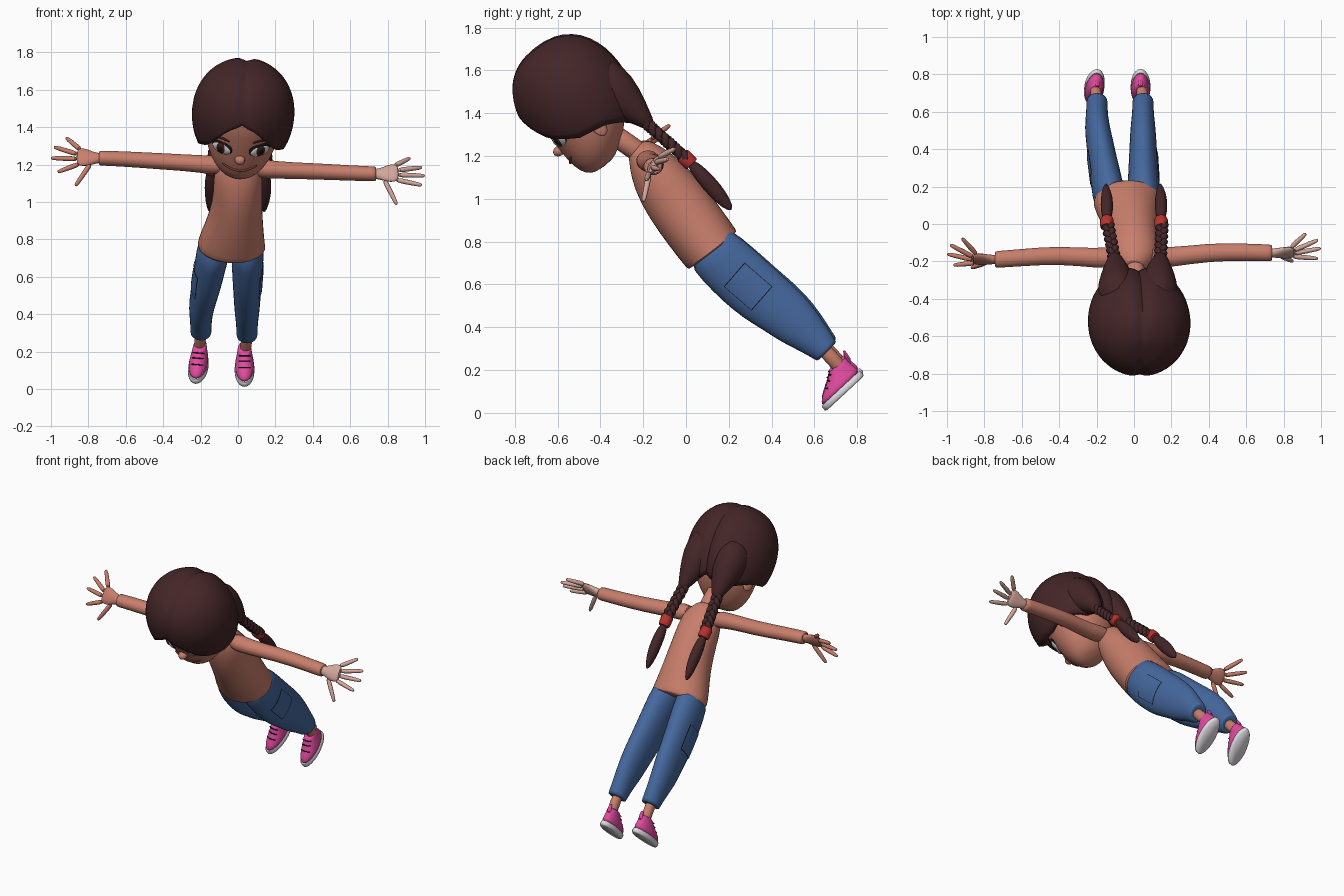
import bpy, bmesh
from math import sin, cos, pi, acos, radians, exp
from mathutils import Matrix, Vector

if "Cube" in bpy.data.objects:
    bpy.data.objects.remove(bpy.data.objects["Cube"])


def material(name, *rgb):
    m = bpy.data.materials.new(name)
    m.use_nodes = True
    m.diffuse_color = (*rgb, 1)
    m.node_tree.nodes["Principled BSDF"].inputs["Base Color"].default_value = (*rgb, 1)
    return m


SKIN = material("warm skin", .58, .21, .148)
PALE = material("pale skin", .66, .39, .33)
HAIR = material("dark brown hair", .058, .019, .021)
DENIM = material("blue denim", .06, .14, .345)
PINK = material("shoe pink", .75, .07, .35)
WHITE = material("off white", .74, .71, .74)
RED = material("band red", .48, .032, .026)
DARK = material("near black", .008, .006, .007)
IRIS = material("iris brown", .045, .014, .009)
LIPS = material("lip brown", .26, .05, .04)


def finish(bm, name, mat, sub=0):
    bmesh.ops.recalc_face_normals(bm, faces=bm.faces)
    mesh = bpy.data.meshes.new(name)
    bm.to_mesh(mesh)
    bm.free()
    mesh.materials.append(mat)
    for p in mesh.polygons:
        p.use_smooth = True
    mesh.set_sharp_from_angle(angle=radians(50))
    ob = bpy.data.objects.new(name, mesh)
    bpy.context.collection.objects.link(ob)
    if sub:
        ob.modifiers.new("smooth", "SUBSURF").levels = sub
        ob.modifiers["smooth"].render_levels = sub
    return ob


def loft(name, mat, rings, ref=(1, 0, 0), axis=None, matrix=Matrix(), n=12, sub=1):
    """Skin a tube through rings of (centre, half size along ref, other half size)."""
    bm = bmesh.new()
    pts = [Vector(r[0]) for r in rings]
    rows = []
    for i, (_, a, b) in enumerate(rings):
        t = Vector(axis) if axis else pts[min(i + 1, len(pts) - 1)] - pts[max(i - 1, 0)]
        t.normalize()
        u = Vector(ref)
        u = (u - t * u.dot(t)).normalized()
        v = t.cross(u)
        rows.append([bm.verts.new(matrix @ (pts[i] + u * a * cos(2 * pi * k / n) + v * b * sin(2 * pi * k / n)))
                     for k in range(n)])
    for r, q in zip(rows, rows[1:]):
        for k in range(n):
            bm.faces.new((r[k], r[(k + 1) % n], q[(k + 1) % n], q[k]))
    bm.faces.new(rows[0])
    bm.faces.new(rows[-1])
    return finish(bm, name, mat, sub)


def ball(name, mat, matrix, size):
    bm = bmesh.new()
    bmesh.ops.create_uvsphere(bm, u_segments=20, v_segments=12, radius=1,
                              matrix=matrix @ Matrix.Diagonal((*size, 1)))
    return finish(bm, name, mat)


def interp(table, x):
    for (x0, y0), (x1, y1) in zip(table, table[1:]):
        if x <= x1:
            return y0 + (y1 - y0) * (x - x0) / (x1 - x0)
    return table[-1][1]


# Shirt and neck
loft("shirt", SKIN, [((0, -.235, 1.25), .05, .05), ((0, -.205, 1.215), .09, .075),
                     ((0, -.17, 1.165), .135, .108), ((0, -.10, 1.06), .13, .143),
                     ((-.01, .0, .925), .143, .152), ((-.03, .085, .81), .175, .15),
                     ((-.035, .122, .762), .185, .147), ((-.035, .126, .757), .185, .147)], n=20)
loft("neck", SKIN, [((.015, -.38, 1.33), .055, .055), ((.01, -.28, 1.26), .05, .05),
                    ((0, -.18, 1.19), .058, .055)])

# Head, tipped forward and leaning slightly to its left
HEAD = (Matrix.Translation((.028, -.528, 1.479)) @ Matrix.Rotation(radians(4), 4, "Y")
        @ Matrix.Rotation(radians(36.9), 4, "X"))
face = [(-.35, .08, .05, .05), (-.325, .075, .1, .095), (-.27, .05, .15, .145), (-.2, .02, .185, .182),
        (-.1, 0, .203, .203), (.05, -.02, .215, .225), (.17, -.03, .17, .18)]
loft("head", SKIN, [((0, -f, u), a, b) for u, f, a, b in face], axis=(0, 0, 1), matrix=HEAD, n=24)
ball("nose", SKIN, HEAD @ Matrix.Translation((0, -.205, -.165)), (.028, .03, .024))

# Facial features
for s, side in ((1, "left"), (-1, "right")):
    ball(side + "_ear", SKIN, HEAD @ Matrix.Translation((s * .195, .02, -.175))
         @ Matrix.Rotation(s * radians(25), 4, "Z"), (.016, .035, .05))
    eye = HEAD @ Matrix.Translation((s * .1, -.168, -.118)) @ Matrix.Rotation(s * radians(30), 4, "Z")
    for part, mat, out, up, size in (("lash", DARK, -.001, .006, (.064, .014, .04)),
                                     ("eye_white", WHITE, .003, 0, (.057, .015, .035)),
                                     ("iris", IRIS, .009, .002, (.032, .012, .032)),
                                     ("pupil", DARK, .016, .002, (.017, .007, .017))):
        ball(side + "_" + part, mat, eye @ Matrix.Translation((0, -out, up)), size)
    loft(side + "_eyebrow", HAIR, [((s * .06, -.197, -.055), .004, .007), ((s * .1, -.183, -.043), .005, .009),
                                   ((s * .15, -.148, -.06), .003, .005)], ref=(0, 1, 0), matrix=HEAD, n=8)
mouth = []
for i in range(-4, 5):
    x = i * .024
    mouth.append(((x, -.03 - .168 * (1 - (x / .185) ** 2) ** .5, -.242 + 3 * x * x), .006, .008 - abs(i) * .0012))
loft("mouth", LIPS, mouth, ref=(0, 1, 0), matrix=HEAD, n=8)

# Hair cap: a parted shell that ends in a shaped rim
rim = [(0, .1), (16, .06), (42, -.086), (70, -.16), (100, -.18), (140, -.25), (180, -.22)]
bm = bmesh.new()
N, ROWS = 56, 16
rows = []
for j in range(1, ROWS + 1):
    row = []
    for k in range(N):
        a = 2 * pi * k / N
        deg = abs((360 * k / N + 180) % 360 - 180)
        th = acos(interp(rim, deg) / .285) * j / ROWS
        r = sin(th) ** .8 if th < pi / 2 else sin(th) ** .6
        x, y = .274 * r * sin(a), -.272 * r * cos(a)
        dent = 1 - (.04 if deg < 90 else .1 * r) * exp(-(x / .026) ** 2)
        row.append(bm.verts.new(HEAD @ Vector((x * dent, y * dent, .288 * cos(th) * dent))))
    rows.append(row)
top = bm.verts.new(HEAD @ Vector((0, 0, .278)))
for k in range(N):
    bm.faces.new((top, rows[0][k], rows[0][(k + 1) % N]))
    for r, q in zip(rows, rows[1:]):
        bm.faces.new((r[k], q[k], q[(k + 1) % N], r[(k + 1) % N]))
shell = finish(bm, "hair_cap", HAIR).modifiers.new("thickness", "SOLIDIFY")
shell.thickness, shell.offset = .035, -1

# Gathered hair, braids, bands and loose tails
for s, side in ((1, "left"), (-1, "right")):
    c = .02
    loft(side + "_gathered_hair", HAIR,
         [((c + s * .1, -.46, 1.56), .1, .13), ((c + s * .11, -.36, 1.515), .115, .135),
          ((c + s * .115, -.27, 1.445), .085, .09), ((c + s * .12, -.2, 1.375), .05, .045),
          ((c + s * .125, -.16, 1.335), .025, .025)], n=16)
    start, end = Vector((c + s * .12, -.21, 1.375)), Vector((s * .145 + .005, 0, 1.19))
    for k in range(3):
        strand = []
        for i in range(31):
            ph = 2 * pi * (2.3 * i / 30 + k / 3)
            p = start.lerp(end, i / 30) + Vector((.019 * sin(ph), 0, 0)) + Vector((0, .66, .75)) * .013 * sin(2 * ph)
            strand.append((p, .018, .018))
        loft(f"{side}_braid_strand_{k + 1}", HAIR, strand, n=8, sub=0)
    x = s * .145
    loft(side + "_hair_band", RED, [((x, -.018, 1.205), .032, .032), ((x, -.012, 1.2), .036, .036),
                                    ((x, .022, 1.167), .036, .036), ((x, .028, 1.161), .032, .032)], sub=0)
    loft(side + "_braid_tail", HAIR, [((x, .015, 1.175), .02, .022), ((x, .07, 1.115), .036, .038),
                                      ((x, .14, 1.035), .034, .04), ((x - .005, .19, .975), .02, .028),
                                      ((x - .005, .213, .948), .005, .008)])

# Sleeves and hands
arms = {
    "left": (1, PALE, [(.07, -.175, 1.185), (.2, -.18, 1.17), (.4, -.15, 1.165), (.6, -.15, 1.155), (.735, -.155, 1.15)],
             [(.92, -.05, 1.235), (.985, -.085, 1.185), (1, -.13, 1.14), (.985, -.185, 1.09), (.85, -.2, .985)]),
    "right": (-1, SKIN, [(-.07, -.175, 1.19), (-.2, -.185, 1.205), (-.4, -.165, 1.217), (-.6, -.18, 1.23), (-.74, -.19, 1.235)],
              [(-.92, -.075, 1.345), (-.985, -.11, 1.295), (-1, -.16, 1.235), (-.965, -.22, 1.16), (-.87, -.235, 1.085)]),
}
spread = Vector((0, .5, .86))
for side, (s, skin, path, tips) in arms.items():
    width = (.06, .046, .045, .042, .041)
    rings = [(p, w, w * 1.12) for p, w in zip(path, width)]
    loft(side + "_sleeve", SKIN, rings + [(Vector(path[-1]) + Vector((s * .004, 0, 0)), .04, .045)], ref=(0, 0, 1), n=14)
    wrist = Vector(path[-1])
    at = lambda d, o: wrist + Vector((s * d, 0, 0)) + spread * o
    loft(side + "_palm", skin, [(at(-.03, 0), .028, .026), (at(.02, 0), .03, .024), (at(.06, 0), .052, .021),
                                (at(.1, .008), .058, .019), (at(.125, .008), .046, .014)], ref=spread)
    names = ("little_finger", "ring_finger", "middle_finger", "index_finger", "thumb")
    bases = [at(.1, .05), at(.115, .023), at(.115, -.005), at(.105, -.035), at(.045, -.03)]
    for finger, base, tip in zip(names, bases, tips):
        tip = Vector(tip)
        loft(f"{side}_{finger}", skin, [(base, .016, .016), (base.lerp(tip, .45), .0145, .0145),
                                        (base.lerp(tip, .9), .0125, .0125), (tip, .007, .007)], ref=spread, n=8)

# Trousers, pockets, ankles and shoes
slope = [(.08, .80, .125), (.17, .715, .138), (.27, .62, .142), (.35, .55, .138), (.44, .485, .128),
         (.52, .415, .115), (.6, .345, .085), (.655, .29, .066), (.66, .285, .064)]
for s, side, hip, cuff, foot, lift in ((1, "left", .052, .048, .035, 0), (-1, "right", -.115, -.198, -.212, .015)):
    rings = []
    for i, (y, z, depth) in enumerate(slope):
        f = min(1, i / 5)
        rings.append(((hip + (cuff - hip) * f ** .8, y, z + lift * f), .093 - .025 * f - (.01 if i > 5 else 0), depth))
    leg = loft(side + "_trouser_leg", DENIM, rings, n=16)
    for part, mat, grow, gap in (("pocket_seam", DARK, 1.05, .002), ("pocket", DENIM, 1, .005)):
        bm = bmesh.new()
        place = (Matrix.Translation((hip + s * .2, .29, .59)) @ Matrix.Rotation(radians(-41), 4, "X")
                 @ Matrix.Rotation(pi / 2, 4, "Y") @ Matrix.Diagonal((.07 * grow, .082 * grow, 1, 1)))
        bmesh.ops.create_grid(bm, x_segments=10, y_segments=10, size=1, matrix=place)
        wrap = finish(bm, f"{side}_{part}", mat).modifiers.new("wrap", "SHRINKWRAP")
        wrap.target, wrap.wrap_method, wrap.wrap_mode = leg, "PROJECT", "ABOVE_SURFACE"
        wrap.use_project_x, wrap.offset = True, gap
        wrap.use_positive_direction, wrap.use_negative_direction = s < 0, s > 0
    loft(side + "_ankle", SKIN, [((cuff, .61, .33 + lift), .034, .036), ((cuff, .68, .26 + lift), .03, .034),
                                 ((foot, .745, .185 + lift), .034, .038)])
    shoe = (Matrix.Translation((foot, .742, .092 + lift)) @ Matrix.Rotation(radians(42.8), 4, "X")
            @ Matrix.Rotation(radians(-8 if s < 0 else 0), 4, "Z"))
    loft(side + "_sole", WHITE, [((0, 0, -.002), .047, .115), ((0, 0, .005), .053, .123), ((0, 0, .024), .053, .123),
                                 ((0, 0, .03), .048, .118)], axis=(0, 0, 1), matrix=shoe, n=24, sub=0)
    loft(side + "_shoe", PINK, [((0, 0, .02), .052, .12), ((0, .004, .045), .052, .117), ((0, .022, .07), .046, .095),
                                ((0, .048, .095), .04, .068), ((0, .062, .118), .036, .055), ((0, .064, .122), .03, .048)],
         axis=(0, 0, 1), matrix=shoe, n=20)
    loft(side + "_heel_tab", PINK, [((0, .112, .08), .016, .01), ((0, .118, .125), .014, .008),
                                    ((0, .123, .14), .008, .005)], matrix=shoe, n=8)
    for i, (y, z) in enumerate(((-.052, .08), (-.022, .1), (.002, .116))):
        loft(f"{side}_strap_{i + 1}", DARK, [((x, y + 9 * x * x, z - 9 * x * x), .004, .004)
                                             for x in (-.034, -.022, 0, .022, .034)], ref=(0, 0, 1), matrix=shoe, n=6)
